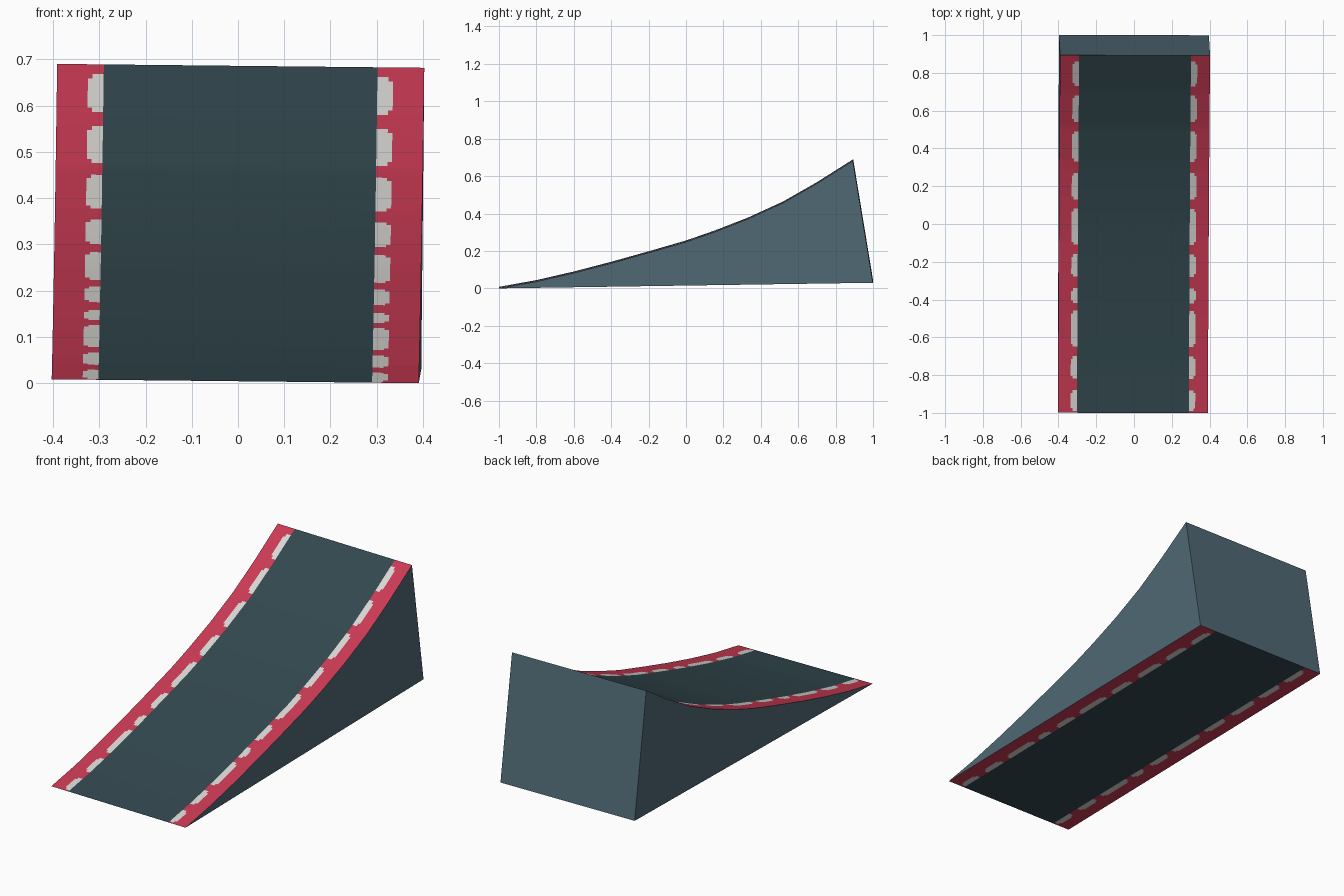
import bpy, bmesh

if "Cube" in bpy.data.objects:
    bpy.data.objects.remove(bpy.data.objects["Cube"])


def material(name, rgb):
    lin = [((c / 255 + 0.055) / 1.055) ** 2.4 for c in rgb]
    m = bpy.data.materials.new(name)
    m.diffuse_color = (*lin, 1)
    m.use_nodes = True
    m.node_tree.nodes["Principled BSDF"].inputs["Base Color"].default_value = m.diffuse_color
    return m


MATS = [material("slate side", (80, 105, 117)), material("dark deck", (50, 72, 78)),
        material("red border", (202, 58, 84)), material("pale dash", (218, 216, 212))]
SIDE, DECK, RED, DASH = range(4)

# Curved deck profile (y, z) and the dash spans along it
PROFILE = [(-1, 0.0), (-0.8, 0.036), (-0.6, 0.082), (-0.4, 0.134), (-0.2, 0.19), (0, 0.248),
           (0.15, 0.3), (0.33, 0.37), (0.52, 0.457), (0.7, 0.56), (0.893, 0.682)]
DASHES = [(-0.99, -0.88), (-0.82, -0.70), (-0.65, -0.46), (-0.42, -0.34), (-0.28, -0.16),
          (-0.11, 0.08), (0.13, 0.27), (0.33, 0.49), (0.54, 0.68), (0.73, 0.86)]
XS = [-0.397, -0.33, -0.32, -0.296, 0.296, 0.32, 0.33, 0.397]
CUT = 0.015   # notched dash corners
Y_TOP = PROFILE[-1][0]


def deck_z(y):
    for (y0, z0), (y1, z1) in zip(PROFILE, PROFILE[1:]):
        if y <= y1:
            return z0 + (z1 - z0) * (y - y0) / (y1 - y0)
    return PROFILE[-1][1]


def paint(x, y):
    """Colour of a deck cell from its centre."""
    ax = abs(x)
    if ax < 0.296:
        return DECK
    for a, b in DASHES:
        inset = CUT if ax > 0.32 else 0
        if ax < 0.33 and a + inset < y < b - inset:
            return DASH
    return RED


def place(x, y, z):
    # the whole ramp leans very slightly
    return (x - 0.0035 + 0.0025 * y + 0.0105 * z, y - 0.0025 * x, z - 0.0105 * x + 0.004)


ys = {p[0] for p in PROFILE}
for a, b in DASHES:
    ys |= {a, a + CUT, b - CUT, b}
ys = sorted(ys)

bm = bmesh.new()
top, bottom = [], []
for y in ys:
    yb = -1 + (y + 1) * 2 / (Y_TOP + 1)      # underside runs on to the back foot
    top.append([bm.verts.new(place(x, y, deck_z(y))) for x in XS])
    bottom.append([bm.verts.new(place(x, yb, 0.015 * (yb + 1))) for x in XS]
                  if y > -1 else top[0])


def face(verts, mat):
    verts = list(dict.fromkeys(verts))
    bm.faces.new(verts).material_index = mat


# Deck and underside share the same painted layout
for j in range(len(ys) - 1):
    for i in range(len(XS) - 1):
        mat = paint((XS[i] + XS[i + 1]) / 2, (ys[j] + ys[j + 1]) / 2)
        for rows in (top, bottom):
            face([rows[j][i], rows[j][i + 1], rows[j + 1][i + 1], rows[j + 1][i]], mat)
    # Side walls
    for i in (0, -1):
        face([top[j][i], bottom[j][i], bottom[j + 1][i], top[j + 1][i]], SIDE)
# Back wall
for i in range(len(XS) - 1):
    face([top[-1][i], top[-1][i + 1], bottom[-1][i + 1], bottom[-1][i]], SIDE)

bmesh.ops.recalc_face_normals(bm, faces=bm.faces)
mesh = bpy.data.meshes.new("ramp")
bm.to_mesh(mesh)
bm.free()
for m in MATS:
    mesh.materials.append(m)
ramp = bpy.data.objects.new("ramp", mesh)
bpy.context.collection.objects.link(ramp)
bpy.context.view_layer.objects.active = ramp
ramp.select_set(True)
bpy.ops.object.shade_smooth_by_angle(angle=0.35)
